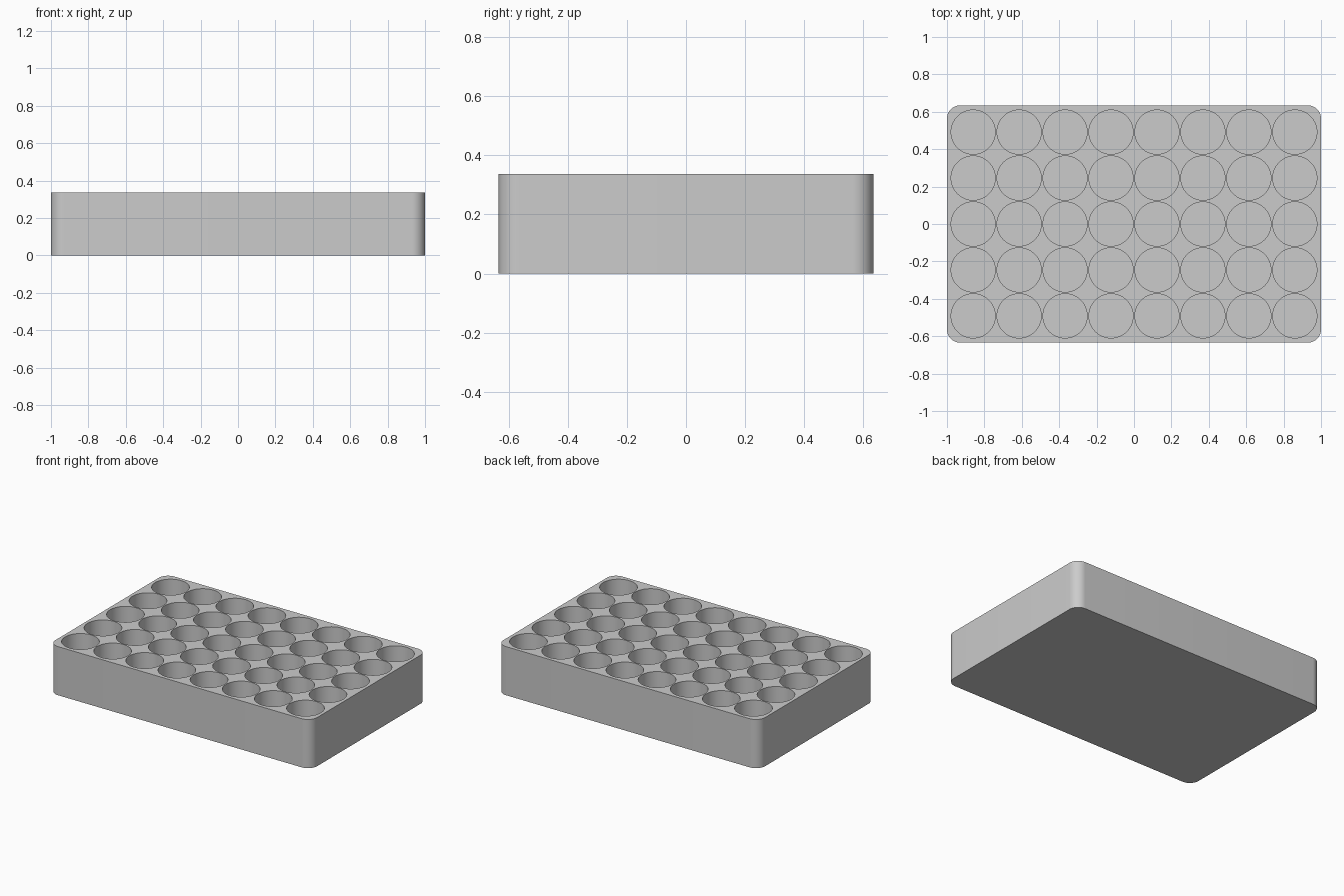
import bpy
import bmesh
from math import radians
from mathutils import Matrix

cube = bpy.data.objects.get("Cube")
if cube:
    bpy.data.objects.remove(cube, do_unlink=True)

LENGTH, WIDTH, HEIGHT = 2.0, 1.268, 0.336
CORNER_RADIUS = 0.07
COLUMNS, ROWS, PITCH = 8, 5, 0.2457
HOLE_RADIUS, FLOOR = 0.118, 0.03

grey = bpy.data.materials.new("light_grey")
grey.use_nodes = True
grey.diffuse_color = (0.6, 0.6, 0.6, 1)
grey.node_tree.nodes["Principled BSDF"].inputs["Base Color"].default_value = (0.6, 0.6, 0.6, 1)


def make_object(name, bm):
    mesh = bpy.data.meshes.new(name)
    bm.to_mesh(mesh)
    bm.free()
    mesh.materials.append(grey)
    obj = bpy.data.objects.new(name, mesh)
    bpy.context.collection.objects.link(obj)
    return obj


# Solid block with rounded vertical corners
bm = bmesh.new()
bmesh.ops.create_cube(bm, size=1)
bmesh.ops.scale(bm, vec=(LENGTH, WIDTH, HEIGHT), verts=bm.verts)
bmesh.ops.translate(bm, vec=(0, 0, HEIGHT / 2), verts=bm.verts)
uprights = [e for e in bm.edges if abs(e.verts[0].co.z - e.verts[1].co.z) > HEIGHT / 2]
bmesh.ops.bevel(bm, geom=uprights, offset=CORNER_RADIUS, segments=12,
                profile=0.5, affect='EDGES')
tray = make_object("tray_block", bm)

# Grid of cylinders for the blind round pockets
bm = bmesh.new()
depth = HEIGHT - FLOOR + 0.1
for col in range(COLUMNS):
    for row in range(ROWS):
        x = (col - (COLUMNS - 1) / 2) * PITCH
        y = (row - (ROWS - 1) / 2) * PITCH
        bmesh.ops.create_cone(bm, cap_ends=True, segments=64,
                              radius1=HOLE_RADIUS, radius2=HOLE_RADIUS, depth=depth,
                              matrix=Matrix.Translation((x, y, FLOOR + depth / 2)))
cutter = make_object("pocket_cutter", bm)
cutter.hide_render = True

# Cut the pockets, then discard the cutter
cut = tray.modifiers.new("pockets", 'BOOLEAN')
cut.operation = 'DIFFERENCE'
cut.solver = 'EXACT'
cut.object = cutter
bpy.ops.object.select_all(action='DESELECT')
tray.select_set(True)
bpy.context.view_layer.objects.active = tray
bpy.ops.object.modifier_apply(modifier=cut.name)
bpy.data.objects.remove(cutter, do_unlink=True)

bpy.ops.object.shade_smooth_by_angle(angle=radians(30))
